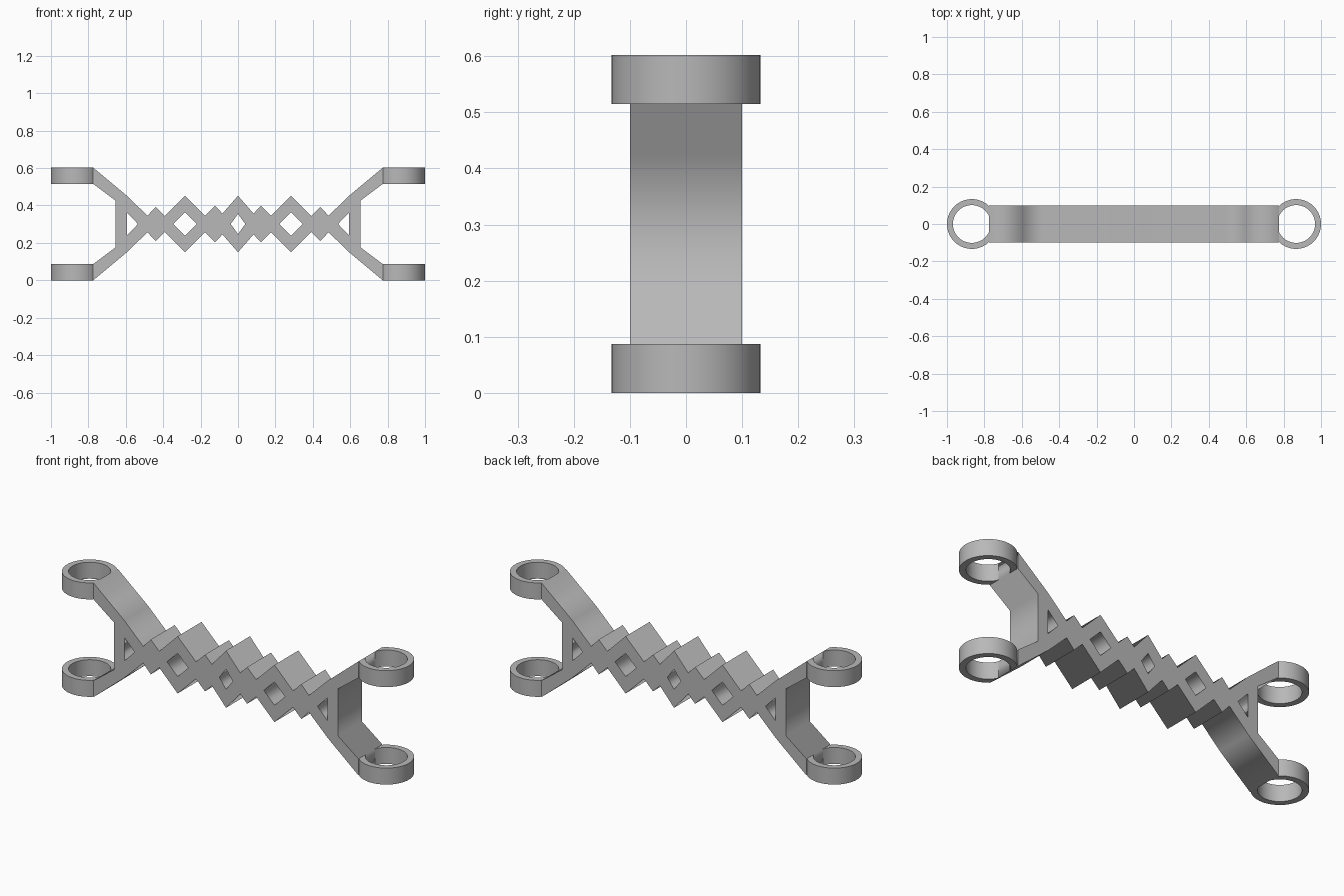
import bpy, bmesh
from math import acos, cos, sin, pi, radians
from mathutils import Matrix

cube = bpy.data.objects.get("Cube")
if cube:
    bpy.data.objects.remove(cube)

MID = 0.301          # mirror height
DEPTH = 0.1          # half depth of the lattice

grey = bpy.data.materials.new("light_grey")
grey.use_nodes = True
colour = (0.48, 0.48, 0.48, 1)
grey.diffuse_color = colour
grey.node_tree.nodes["Principled BSDF"].inputs["Base Color"].default_value = colour


def extruded(name, loops, half, matrix):
    """Fill closed outlines (inner loops become holes) and extrude both ways."""
    curve = bpy.data.curves.new(name, "CURVE")
    curve.dimensions = "2D"
    curve.fill_mode = "BOTH"
    curve.extrude = half
    for loop in loops:
        spline = curve.splines.new("POLY")
        spline.points.add(len(loop) - 1)
        for p, (u, v) in zip(spline.points, loop):
            p.co = (u, v, 0, 1)
        spline.use_cyclic_u = True
    temp = bpy.data.objects.new(name + "_outline", curve)
    bpy.context.collection.objects.link(temp)
    graph = bpy.context.evaluated_depsgraph_get()
    mesh = bpy.data.meshes.new_from_object(temp.evaluated_get(graph))
    bpy.data.objects.remove(temp)
    bpy.data.curves.remove(curve)

    bm = bmesh.new()
    bm.from_mesh(mesh)
    bmesh.ops.remove_doubles(bm, verts=bm.verts, dist=0.0001)
    bmesh.ops.transform(bm, matrix=matrix, verts=bm.verts)
    bmesh.ops.recalc_face_normals(bm, faces=bm.faces)
    bm.to_mesh(mesh)
    bm.free()
    mesh.name = name
    mesh.materials.clear()
    mesh.materials.append(grey)
    obj = bpy.data.objects.new(name, mesh)
    bpy.context.collection.objects.link(obj)
    return obj


# Lattice body: quarter outline (x, height above the middle), mirrored twice
quarter = [(0, 0.151), (0.083, 0.056), (0.123, 0.097), (0.176, 0.045),
           (0.283, 0.151), (0.391, 0.043), (0.44, 0.092), (0.484, 0.044),
           (0.594, 0.151), (0.774, 0.301), (0.774, 0.214), (0.654, 0.124)]
right = quarter + [(x, -z) for x, z in reversed(quarter)]
left = [(-x, z) for x, z in reversed(right)]
outline = right + left[1:-1]

holes = []
for x, w, h in [(-0.283, 0.062, 0.062), (0, 0.039, 0.054), (0.283, 0.062, 0.062)]:
    holes.append([(x - w, 0), (x, h), (x + w, 0), (x, -h)])
for s in (-1, 1):
    holes.append([(s * 0.594, 0.062), (s * 0.535, 0), (s * 0.594, -0.062)])

upright = Matrix.Translation((0, 0, MID)) @ Matrix.Rotation(pi / 2, 4, "X")
extruded("lattice_body", [outline] + holes, DEPTH, upright)

# Four mounting rings, cut flat where they meet the arms
CENTRE, OUTER, INNER, CUT, STEPS = 0.867, 0.133, 0.101, 0.093, 56


def arc(radius):
    start = acos(CUT / radius)
    angles = [start + (2 * pi - 2 * start) * i / STEPS for i in range(STEPS + 1)]
    return [(radius * cos(a), radius * sin(a)) for a in angles]


ring = arc(OUTER) + arc(INNER)[::-1]
for side, sx, turn in (("right", -1, 0), ("left", 1, pi)):
    for level, z in (("lower", 0.0435), ("upper", 2 * MID - 0.0435)):
        place = Matrix.Translation((sx * CENTRE, 0, z)) @ Matrix.Rotation(turn, 4, "Z")
        obj = extruded(f"{level}_{side}_ring", [ring], 0.0435, place)
        bpy.ops.object.select_all(action="DESELECT")
        obj.select_set(True)
        bpy.context.view_layer.objects.active = obj
        bpy.ops.object.shade_smooth_by_angle(angle=radians(30))
